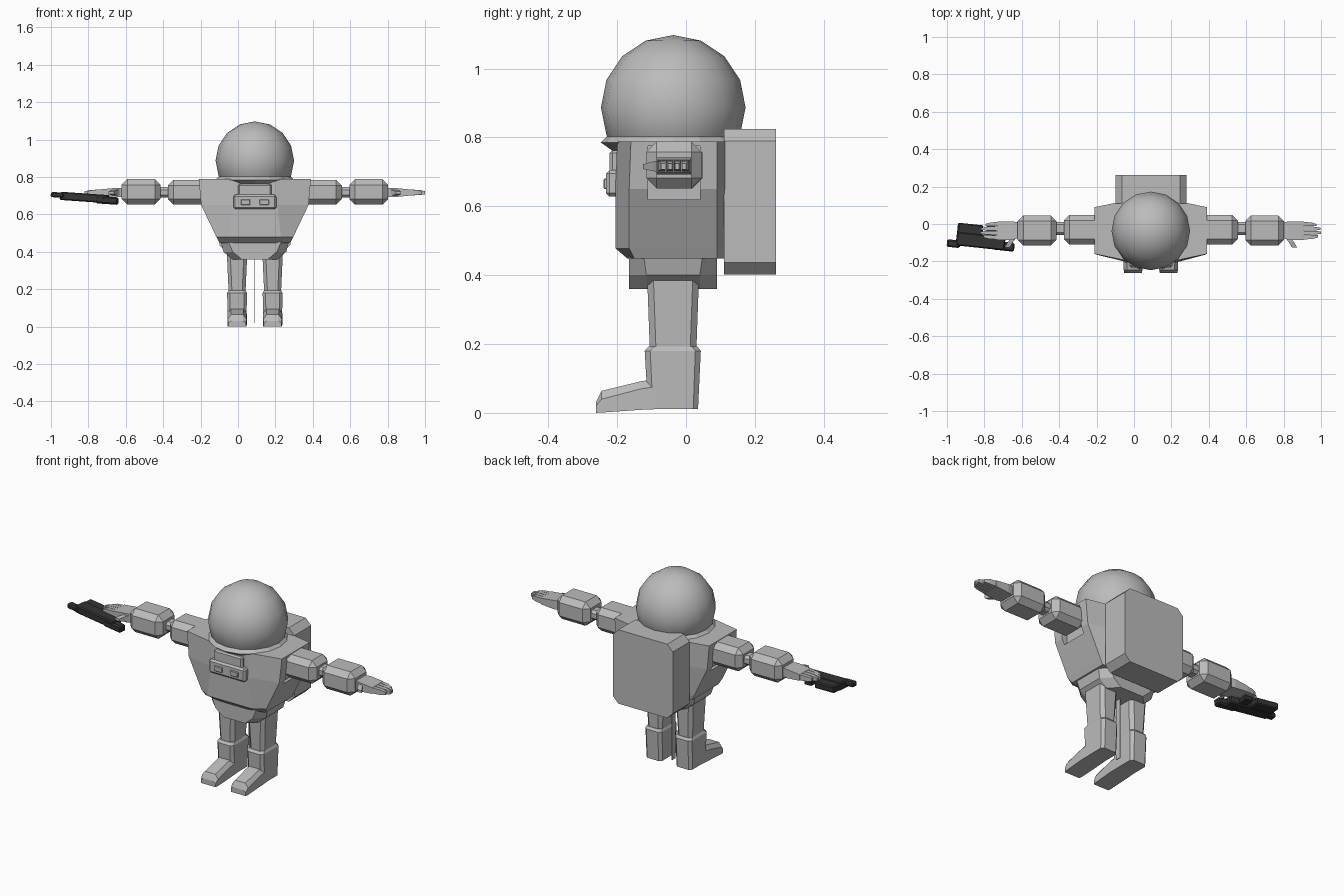
import bpy, bmesh, math
from mathutils import Matrix, Vector

if "Cube" in bpy.data.objects:
    bpy.data.objects.remove(bpy.data.objects["Cube"])

CX = 0.09          # body centre line (the held tool shifts the overall bounds)


def material(name, value):
    m = bpy.data.materials.new(name)
    m.diffuse_color = (value, value, value, 1)
    m.use_nodes = True
    m.node_tree.nodes["Principled BSDF"].inputs["Base Color"].default_value = m.diffuse_color
    return m


GREY = material("suit grey", 0.5)
DARK = material("dark metal", 0.035)


def finish(name, bm, mat=GREY):
    bmesh.ops.recalc_face_normals(bm, faces=bm.faces)
    me = bpy.data.meshes.new(name)
    bm.to_mesh(me)
    bm.free()
    me.materials.append(mat)
    ob = bpy.data.objects.new(name, me)
    bpy.context.collection.objects.link(ob)
    return ob


def loft(name, rings, mat=GREY):
    """Skin a list of equal-length point rings and cap both ends."""
    bm = bmesh.new()
    vs = [[bm.verts.new(p) for p in r] for r in rings]
    n = len(vs[0])
    for a, b in zip(vs, vs[1:]):
        for i in range(n):
            bm.faces.new((a[i], a[(i + 1) % n], b[(i + 1) % n], b[i]))
    bm.faces.new(vs[0])
    bm.faces.new(vs[-1])
    return finish(name, bm, mat)


def box(name, lo, hi, bevel=0, mat=GREY, rot=None, edge_rule=None):
    lo, hi = Vector(lo), Vector(hi)
    lo, hi = Vector(map(min, lo, hi)), Vector(map(max, lo, hi))
    bm = bmesh.new()
    bmesh.ops.create_cube(bm, size=1)
    bmesh.ops.scale(bm, vec=hi - lo, verts=bm.verts)
    if bevel:
        edges = [e for e in bm.edges if edge_rule is None or edge_rule(e)]
        bmesh.ops.bevel(bm, geom=edges, offset=bevel, segments=1, affect='EDGES')
    if rot:
        bmesh.ops.transform(bm, matrix=rot, verts=bm.verts)
    bmesh.ops.translate(bm, vec=(lo + hi) / 2, verts=bm.verts)
    return finish(name, bm, mat)


def oct_ring(cx, y0, y1, hx, c, z):
    """Chamfered rectangle lying flat at height z."""
    return [(cx - hx, y0 + c, z), (cx - hx + c, y0, z), (cx + hx - c, y0, z), (cx + hx, y0 + c, z),
            (cx + hx, y1 - c, z), (cx + hx - c, y1, z), (cx - hx + c, y1, z), (cx - hx, y1 - c, z)]


def torso_ring(hw, hf, yf, ys, z, hb):
    return [(CX - hw, ys, z), (CX - hf, yf, z), (CX + hf, yf, z), (CX + hw, ys, z),
            (CX + hw, 0.09, z), (CX + hb, 0.115, z), (CX - hb, 0.115, z), (CX - hw, 0.09, z)]


# Torso
torso = loft("torso", [
    torso_ring(0.19, 0.09, -0.170, -0.150, 0.448, 0.13),
    torso_ring(0.205, 0.14, -0.205, -0.165, 0.478, 0.15),
    torso_ring(0.287, 0.12, -0.205, -0.165, 0.650, 0.18),
    torso_ring(0.300, 0.11, -0.200, -0.160, 0.788, 0.18)])
# Arm sockets cut into the torso sides
for s in (-1, 1):
    cutter = box("socket_cutter", (CX + s * 0.255, -0.11, 0.62), (CX + s * 0.4, 0.04, 0.775))
    cutter.hide_render = True
    mod = torso.modifiers.new("socket", 'BOOLEAN')
    mod.operation = 'DIFFERENCE'
    mod.solver = 'EXACT'
    mod.object = cutter
    bpy.context.view_layer.objects.active = torso
    bpy.ops.object.modifier_apply(modifier=mod.name)
    bpy.data.objects.remove(cutter)

# Hips
loft("hips", [oct_ring(CX, -0.165, 0.09, 0.12, 0.05, 0.36),
              oct_ring(CX, -0.165, 0.09, 0.168, 0.05, 0.40),
              oct_ring(CX, -0.165, 0.09, 0.187, 0.04, 0.47)])

# Collar and helmet
loft("collar", [[(CX + r * math.cos(a), -0.037 + r * math.sin(a), z)
                 for a in (i * math.tau / 16 for i in range(16))]
                for r, z in ((0.175, 0.760), (0.21, 0.785), (0.19, 0.805))])
bm = bmesh.new()
bmesh.ops.create_uvsphere(bm, u_segments=16, v_segments=8, radius=0.21)
bmesh.ops.translate(bm, vec=(CX, -0.037, 0.887), verts=bm.verts)
bmesh.ops.bisect_plane(bm, geom=bm.verts[:] + bm.edges[:] + bm.faces[:],
                       plane_co=(0, 0, 0.795), plane_no=(0, 0, -1), clear_outer=True)
for f in bm.faces:
    f.smooth = True
finish("helmet", bm)

# Backpack: corners chamfered in the front silhouette, then a slim rear chamfer
along_y = lambda e: abs(e.verts[0].co.y - e.verts[1].co.y) > 0.1
rear = lambda e: all(v.co.y > 0 for v in e.verts)
box("backpack", (CX - 0.19, 0.11, 0.402), (CX + 0.19, 0.262, 0.825), 0.035,
    edge_rule=lambda e: along_y(e))

# Chest control panel
box("chest_upper_plate", (CX - 0.09, -0.222, 0.69), (CX + 0.09, -0.19, 0.762), 0.008)
box("chest_panel", (CX - 0.115, -0.232, 0.628), (CX + 0.115, -0.19, 0.705), 0.01)
for s in (-1, 1):
    box("chest_button", (CX + s * 0.025, -0.239, 0.65), (CX + s * 0.075, -0.23, 0.68), 0.003)

# Limbs, mirrored about the body centre line
for s in (-1, 1):
    X = lambda d: CX + s * d
    box("shoulder", (X(0.257), -0.11, 0.652), (X(0.465), 0.048, 0.785), 0.03)
    box("elbow", (X(0.44), -0.06, 0.69), (X(0.53), 0.01, 0.745), 0.014)
    box("forearm", (X(0.505), -0.115, 0.652), (X(0.712), 0.046, 0.788), 0.03)

    # Hand: palm, four fingers, thumb
    loft("palm", [[(X(d), y0, z0), (X(d), y1, z0), (X(d), y1, z1), (X(d), y0, z1)]
                  for d, y0, y1, z0, z1 in ((0.69, -0.07, 0.005, 0.692, 0.742),
                                            (0.74, -0.085, 0.014, 0.692, 0.742),
                                            (0.82, -0.085, 0.014, 0.699, 0.734))])
    for i, length in enumerate((0.075, 0.09, 0.087, 0.065)):
        y = -0.073 + i * 0.025
        yt = -0.066 + i * 0.020
        loft("finger", [[(X(d), c - w, z0), (X(d), c + w, z0), (X(d), c + w, z1), (X(d), c - w, z1)]
                        for d, c, w, z0, z1 in ((0.81, y, 0.0105, 0.700, 0.733),
                                                (0.82 + length * 0.6, (y + yt) / 2, 0.010, 0.703, 0.731),
                                                (0.82 + length, yt, 0.006, 0.707, 0.724))])
    loft("thumb", [[(X(d - 0.014), y, z0), (X(d + 0.014), y, z0), (X(d + 0.014), y, z1), (X(d - 0.014), y, z1)]
                   for d, y, z0, z1 in ((0.73, -0.07, 0.698, 0.734),
                                        (0.75, -0.095, 0.702, 0.730),
                                        (0.768, -0.125, 0.708, 0.722))])

    # Leg, boot shaft and foot
    lx = X(0.095)
    loft("leg", [oct_ring(lx, -0.105, 0.03, 0.045, 0.018, 0.18),
                 oct_ring(lx, -0.113, 0.038, 0.055, 0.018, 0.40)])
    loft("boot_shaft", [oct_ring(lx, -0.110, 0.035, 0.050, 0.014, 0.012),
                        oct_ring(lx, -0.120, 0.043, 0.053, 0.016, 0.18),
                        oct_ring(lx, -0.108, 0.033, 0.046, 0.016, 0.193)])
    loft("foot", [[(lx - w, y, z0), (lx + w, y, z0), (lx + w, y, zs),
                   (lx + w * 0.65, y, zt), (lx - w * 0.65, y, zt), (lx - w, y, zs)]
                  for y, w, z0, zs, zt in ((-0.06, 0.050, 0.012, 0.080, 0.102),
                                           (-0.13, 0.052, 0.009, 0.070, 0.092),
                                           (-0.245, 0.050, 0.001, 0.040, 0.064),
                                           (-0.262, 0.047, 0.000, 0.020, 0.030))])

# Thin strip between the legs
box("centre_strip", (CX - 0.002, -0.03, 0.02), (CX + 0.002, 0.0, 0.37))

# Held tool lying flat under the left-hand side of the picture
tilt = Matrix.Rotation(math.radians(4), 4, 'Y') @ Matrix.Rotation(math.radians(-6), 4, 'Z')
box("tool_body", (-0.95, -0.128, 0.668), (-0.69, -0.055, 0.712), 0.006, DARK, tilt)
box("tool_magazine", (-0.945, -0.09, 0.674), (-0.81, 0.0, 0.712), 0.006, DARK, tilt)
box("tool_grip", (-0.79, -0.08, 0.672), (-0.74, -0.01, 0.7), 0.005, DARK, tilt)
box("tool_stock", (-0.76, -0.142, 0.655), (-0.64, -0.095, 0.695), 0.008, DARK, tilt)
box("tool_barrel", (-1.0, -0.125, 0.690), (-0.93, -0.085, 0.718), 0.007, DARK, tilt)
